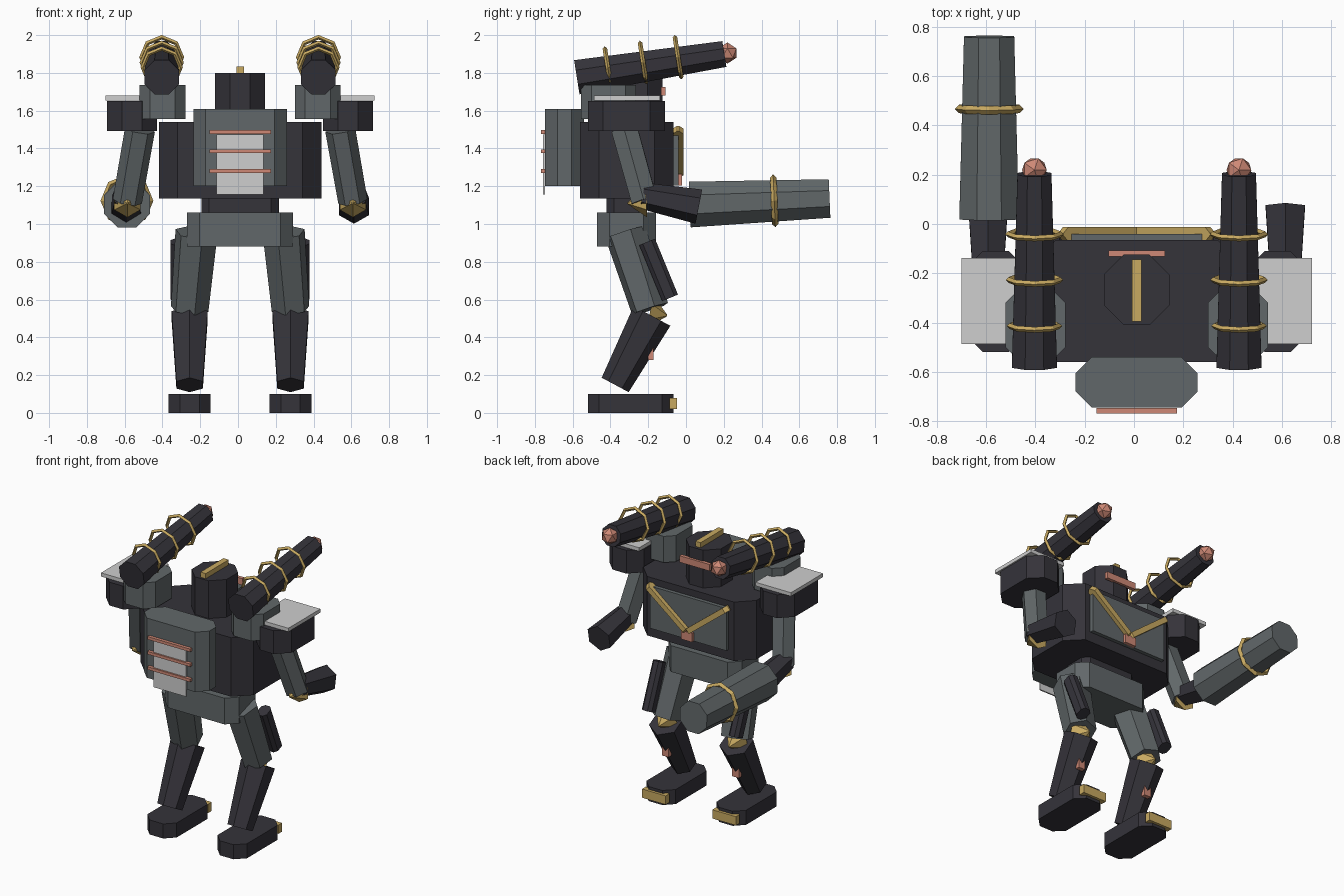
import bpy
import bmesh
from math import pi, sin, cos, atan2, hypot
from mathutils import Vector, Matrix

cube = bpy.data.objects.get("Cube")
if cube:
    bpy.data.objects.remove(cube, do_unlink=True)

CX = 0.011      # mirror plane
FLAT = 1.082    # corner radius of an octagon over its flat radius


def material(name, *rgb):
    m = bpy.data.materials.new(name)
    m.use_nodes = True
    color = (*rgb, 1)
    m.diffuse_color = color
    m.node_tree.nodes["Principled BSDF"].inputs["Base Color"].default_value = color
    return m


DARK = material("dark_armour", 0.035, 0.033, 0.042)
GREY = material("grey_metal", 0.12, 0.137, 0.142)
GOLD = material("gold_trim", 0.58, 0.40, 0.12)
RED = material("coral_red", 0.62, 0.25, 0.18)
WHITE = material("pale_plate", 0.62, 0.62, 0.62)


def finish(name, bm, mat):
    bmesh.ops.recalc_face_normals(bm, faces=bm.faces)
    mesh = bpy.data.meshes.new(name)
    bm.to_mesh(mesh)
    bm.free()
    mesh.materials.append(mat)
    ob = bpy.data.objects.new(name, mesh)
    bpy.context.collection.objects.link(ob)
    return ob


def loft(name, bottom, top, mat):
    """Closed solid between two matching outlines."""
    bm = bmesh.new()
    a = [bm.verts.new(p) for p in bottom]
    b = [bm.verts.new(p) for p in top]
    bm.faces.new(a)
    bm.faces.new(b)
    for i in range(len(a)):
        j = (i + 1) % len(a)
        bm.faces.new((a[i], a[j], b[j], b[i]))
    return finish(name, bm, mat)


def block(name, center, size, mat, chamfer=0, rot=None):
    """Box whose four upright edges can be chamfered."""
    x, y, z = (s / 2 for s in size)
    c = chamfer
    if c:
        plan = [(x - c, -y), (x, c - y), (x, y - c), (x - c, y),
                (c - x, y), (-x, y - c), (-x, c - y), (c - x, -y)]
    else:
        plan = [(x, -y), (x, y), (-x, y), (-x, -y)]
    m = Matrix.Translation(center) @ (rot or Matrix())
    return loft(name, [m @ Vector((*p, -z)) for p in plan],
                [m @ Vector((*p, z)) for p in plan], mat)


def limb(name, p0, p1, r0, r1, mat, sides=6):
    """Tapered prism; hexagons have a ridge up, octagons a flat up."""
    p0, p1 = Vector(p0), Vector(p1)
    q = (p1 - p0).to_track_quat('Z', 'Y')
    start = pi / 2 + (pi / sides if sides == 8 else 0)
    dirs = [q @ Vector((cos(start + i * 2 * pi / sides), sin(start + i * 2 * pi / sides), 0))
            for i in range(sides)]
    return loft(name, [p0 + d * r0 for d in dirs], [p1 + d * r1 for d in dirs], mat)


def ring(name, center, axis, radius, thick):
    rot = Vector(axis).to_track_quat('Z', 'Y').to_euler()
    bpy.ops.mesh.primitive_torus_add(location=center, rotation=rot, major_segments=8,
                                     minor_segments=4, major_radius=radius, minor_radius=thick)
    ob = bpy.context.object
    ob.name = name
    ob.data.materials.append(GOLD)


# Trunk
block("pelvis", (CX, -0.315, 0.97), (0.56, 0.31, 0.18), GREY, 0.065)
block("waist", (CX, -0.315, 1.10), (0.41, 0.21, 0.09), DARK, 0.04)
block("torso", (CX, -0.313, 1.338), (0.86, 0.495, 0.405), DARK, 0.1)
block("chest_panel", (CX, -0.07, 1.35), (0.58, 0.06, 0.29), GREY)
block("chest_badge", (CX, -0.035, 1.235), (0.085, 0.03, 0.06), RED)

# Head
block("head", (CX, -0.267, 1.67), (0.265, 0.285, 0.26), DARK, 0.08)
block("head_crest", (CX, -0.27, 1.817), (0.04, 0.25, 0.036), GOLD)
block("visor", (CX, -0.12, 1.702), (0.228, 0.024, 0.045), RED)

# Backpack with pale vent plate and bars
block("backpack", (CX, -0.643, 1.405), (0.495, 0.205, 0.41), GREY, 0.065)
block("vent_plate", (CX, -0.752, 1.315), (0.248, 0.009, 0.32), WHITE)
for z in (1.28, 1.385, 1.487):
    block("vent_bar", (CX, -0.757, z), (0.325, 0.022, 0.02), RED)

for s, side in ((-1, "right"), (1, "left")):
    def at(x, y, z):
        return (CX + s * x, y, z)

    # Chest chevron
    tilt = Matrix.Rotation(-s * atan2(0.235, 0.3), 4, 'Y')
    block(side + "_chevron", at(0.15, -0.042, 1.382), (hypot(0.235, 0.3) + 0.02, 0.06, 0.036),
          GOLD, 0.025, tilt)

    # Leg
    block(side + "_foot", at(0.267, -0.293, 0.05), (0.223, 0.453, 0.1), DARK, 0.06)
    block(side + "_toe", at(0.267, -0.068, 0.05), (0.18, 0.04, 0.06), GOLD)
    limb(side + "_shin", at(0.267, -0.375, 0.148), at(0.267, -0.18, 0.513), 0.081, 0.11, DARK)
    block(side + "_shin_light", at(0.267, -0.187, 0.313), (0.05, 0.03, 0.065), RED)
    limb(side + "_thigh", at(0.231, -0.32, 0.955), at(0.267, -0.19, 0.55), 0.115, 0.103, GREY)
    limb(side + "_knee", at(0.267, -0.19, 0.535), at(0.267, -0.1, 0.515), 0.085, 0.004, GOLD)
    block(side + "_thigh_pack", at(0.33, -0.145, 0.757), (0.075, 0.09, 0.32), DARK, 0.02,
          Matrix.Rotation(0.39, 4, 'X'))

    # Shoulder
    block(side + "_shoulder", at(0.572, -0.315, 1.572), (0.265, 0.41, 0.16), DARK, 0.08)
    block(side + "_shoulder_plate", at(0.577, -0.312, 1.667), (0.27, 0.348, 0.025), WHITE)

    # Arm
    limb(side + "_upper_arm", at(0.53, -0.325, 1.5), at(0.597, -0.22, 1.12), 0.08, 0.078, GREY)
    limb(side + "_elbow", at(0.597, -0.21, 1.115), at(0.597, -0.31, 1.11), 0.08, 0.004, GOLD)
    limb(side + "_forearm", at(0.603, -0.23, 1.15), at(0.603, 0.068, 1.092), 0.07, 0.092, DARK)

    # Launcher on its pod
    block(side + "_launcher_pod", at(0.411, -0.41, 1.645), (0.243, 0.29, 0.18), GREY, 0.055)
    rear, front = Vector(at(0.415, -0.578, 1.777)), Vector(at(0.415, 0.203, 1.9))
    limb(side + "_launcher", rear, front, 0.0915 * FLAT, 0.069 * FLAT, DARK, 8)
    for y, z, r in ((-0.414, 1.83, 0.1), (-0.227, 1.855, 0.105), (-0.042, 1.883, 0.107)):
        ring(side + "_launcher_ring", at(0.415, y, z), front - rear, r, 0.012)
    bpy.ops.mesh.primitive_ico_sphere_add(subdivisions=1, radius=0.056,
                                          location=at(0.415, 0.219, 1.905))
    tip = bpy.context.object
    tip.name = side + "_launcher_tip"
    tip.data.materials.append(RED)

# Arm cannon, right side only
back, muzzle = Vector((-0.588, 0.02, 1.103)), Vector((-0.588, 0.76, 1.135))
limb("arm_cannon", back, muzzle, 0.121 * FLAT, 0.102 * FLAT, GREY, 8)
ring("arm_cannon_ring", (-0.588, 0.467, 1.123), muzzle - back, 0.123, 0.017)
